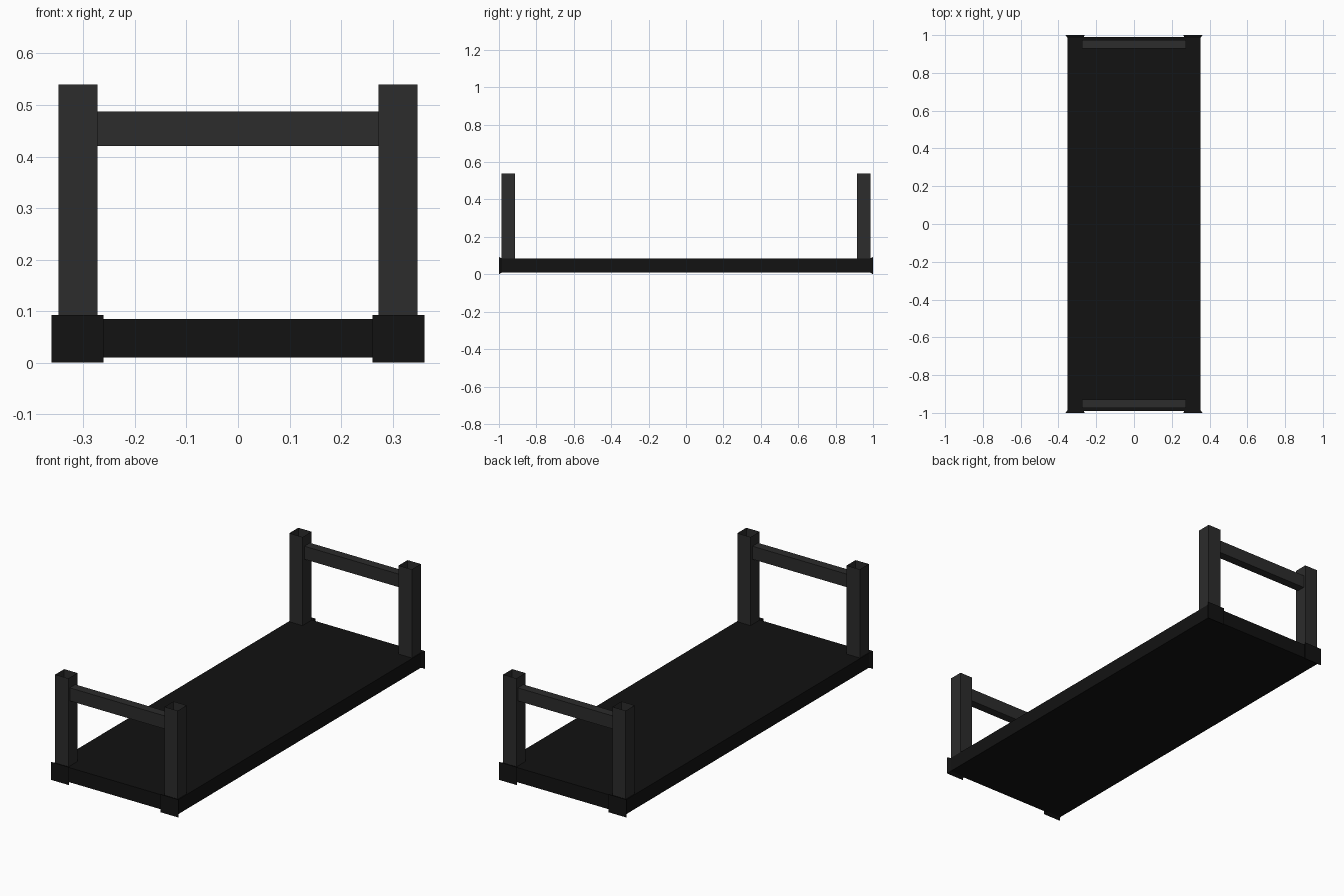
import bpy, bmesh

if "Cube" in bpy.data.objects:
    bpy.data.objects.remove(bpy.data.objects["Cube"])

def material(name, v):
    m = bpy.data.materials.new(name)
    m.diffuse_color = (v, v, v, 1)
    m.use_nodes = True
    m.node_tree.nodes["Principled BSDF"].inputs["Base Color"].default_value = m.diffuse_color
    return m

black = material("black_deck", 0.006)
grey = material("dark_grey", 0.025)

def loft(name, a, b, mat, open_top=False):
    """Solid between two rings of four points."""
    bm = bmesh.new()
    va = [bm.verts.new(p) for p in a]
    vb = [bm.verts.new(p) for p in b]
    bm.faces.new(va)
    bm.faces.new(vb)
    for i in range(4):
        j = (i + 1) % 4
        bm.faces.new((va[i], va[j], vb[j], vb[i]))
    bmesh.ops.recalc_face_normals(bm, faces=bm.faces)
    if open_top:
        top = [f for f in bm.faces if f.normal.z > 0.9]
        bmesh.ops.delete(bm, geom=top, context='FACES_ONLY')
    mesh = bpy.data.meshes.new(name)
    bm.to_mesh(mesh)
    bm.free()
    ob = bpy.data.objects.new(name, mesh)
    mesh.materials.append(mat)
    bpy.context.collection.objects.link(ob)
    return ob

def box(name, x0, x1, y0, y1, z0, z1, mat, open_top=False):
    def ring(z):
        return [(x0, y0, z), (x1, y0, z), (x1, y1, z), (x0, y1, z)]
    return loft(name, ring(z0), ring(z1), mat, open_top)

# Flat deck
box("deck", -0.352, 0.352, -0.99, 0.99, 0.01, 0.085, black)

for sy, end in ((-1, "front"), (1, "back")):
    # Cross rail between the posts
    y0, y1 = sorted((sy * 0.93, sy * 0.975))
    box(end + "_rail", -0.274, 0.274, y0, y1, 0.42, 0.487, grey)
    for sx, side in ((-1, "left"), (1, "right")):
        # Hollow post, open at the top
        x0, x1 = sorted((sx * 0.273, sx * 0.348))
        y0, y1 = sorted((sy * 0.914, sy * 0.987))
        box(f"{end}_{side}_post", x0, x1, y0, y1, 0.083, 0.54, grey, True)
        # Flared corner plate on the deck end
        def ring(xa, xb, y, za, zb):
            return [(sx * xa, sy * y, za), (sx * xb, sy * y, za),
                    (sx * xb, sy * y, zb), (sx * xa, sy * y, zb)]
        loft(f"{end}_{side}_corner_plate",
             ring(0.27, 0.352, 0.984, 0.01, 0.085),
             ring(0.261, 0.362, 1.0, 0.0, 0.092), black)
